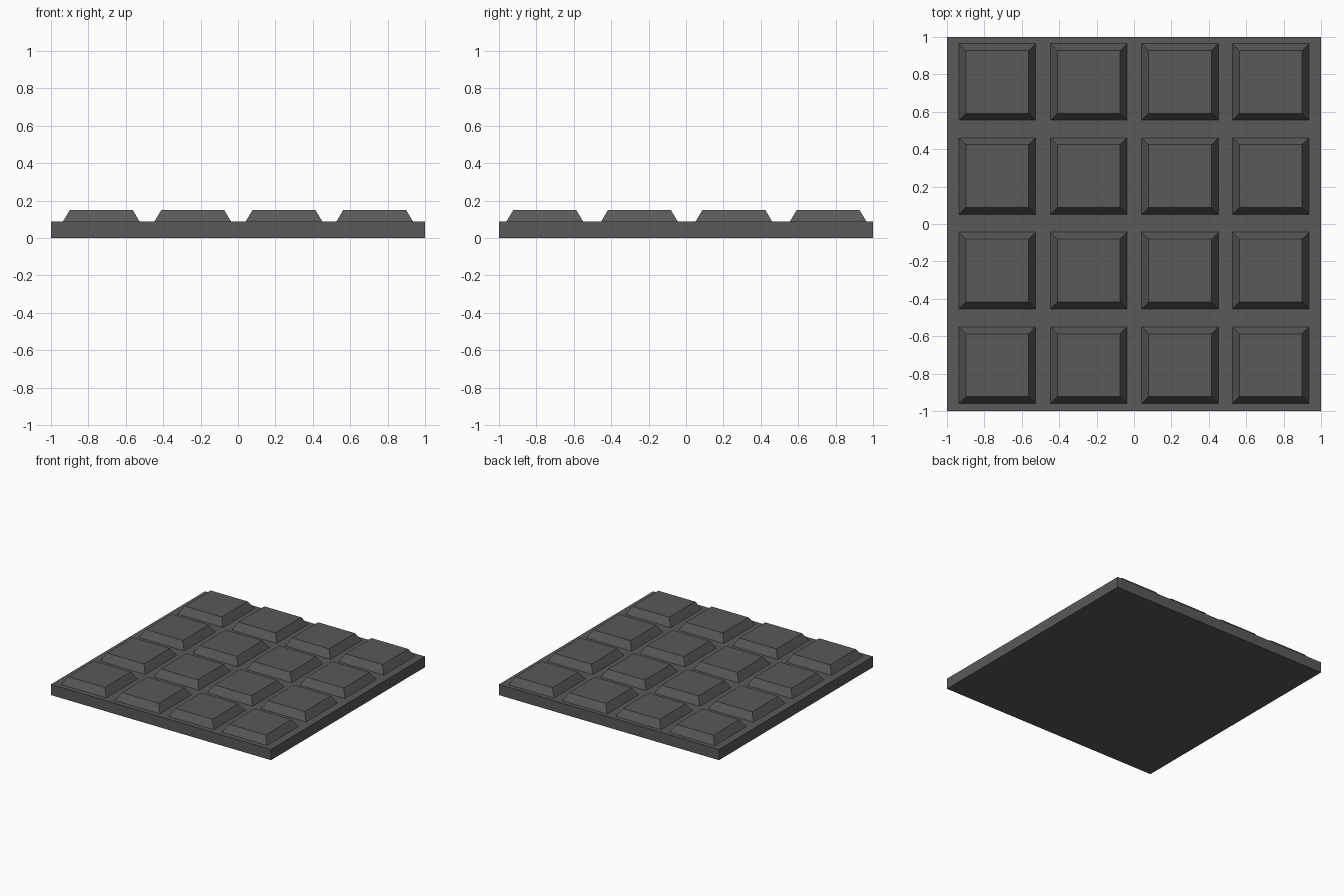
import bpy, bmesh

if "Cube" in bpy.data.objects:
    bpy.data.objects.remove(bpy.data.objects["Cube"])

BASE_H, TOP_H = 0.088, 0.15

dark = bpy.data.materials.new("dark_grey")
dark.diffuse_color = (0.1, 0.1, 0.1, 1)
dark.use_nodes = True
dark.node_tree.nodes["Principled BSDF"].inputs["Base Color"].default_value = dark.diffuse_color


def frustum(name, x, y, z0, z1, half_bottom, half_top, cap_bottom=True):
    """Square block that may taper towards the top."""
    bm = bmesh.new()
    corners = [(-1, -1), (1, -1), (1, 1), (-1, 1)]
    low = [bm.verts.new((a * half_bottom, b * half_bottom, z0)) for a, b in corners]
    high = [bm.verts.new((a * half_top, b * half_top, z1)) for a, b in corners]
    bm.faces.new(high)
    if cap_bottom:
        bm.faces.new(low[::-1])
    for i in range(4):
        j = (i + 1) % 4
        bm.faces.new((low[i], low[j], high[j], high[i]))
    mesh = bpy.data.meshes.new(name)
    bm.to_mesh(mesh)
    bm.free()
    mesh.materials.append(dark)
    obj = bpy.data.objects.new(name, mesh)
    obj.location = (x, y, 0)
    bpy.context.collection.objects.link(obj)
    return obj


# Flat slab
frustum("base_slab", 0, 0, 0, BASE_H, 1.0, 1.0)

# Grid of raised, bevelled blocks (open underneath, resting on the slab)
for row, y in enumerate((-0.755, -0.249, 0.256, 0.76)):
    for col, x in enumerate((-0.731, -0.242, 0.246, 0.731)):
        frustum(f"raised_block_{row}_{col}", x, y, BASE_H, TOP_H, 0.205, 0.168, False)
